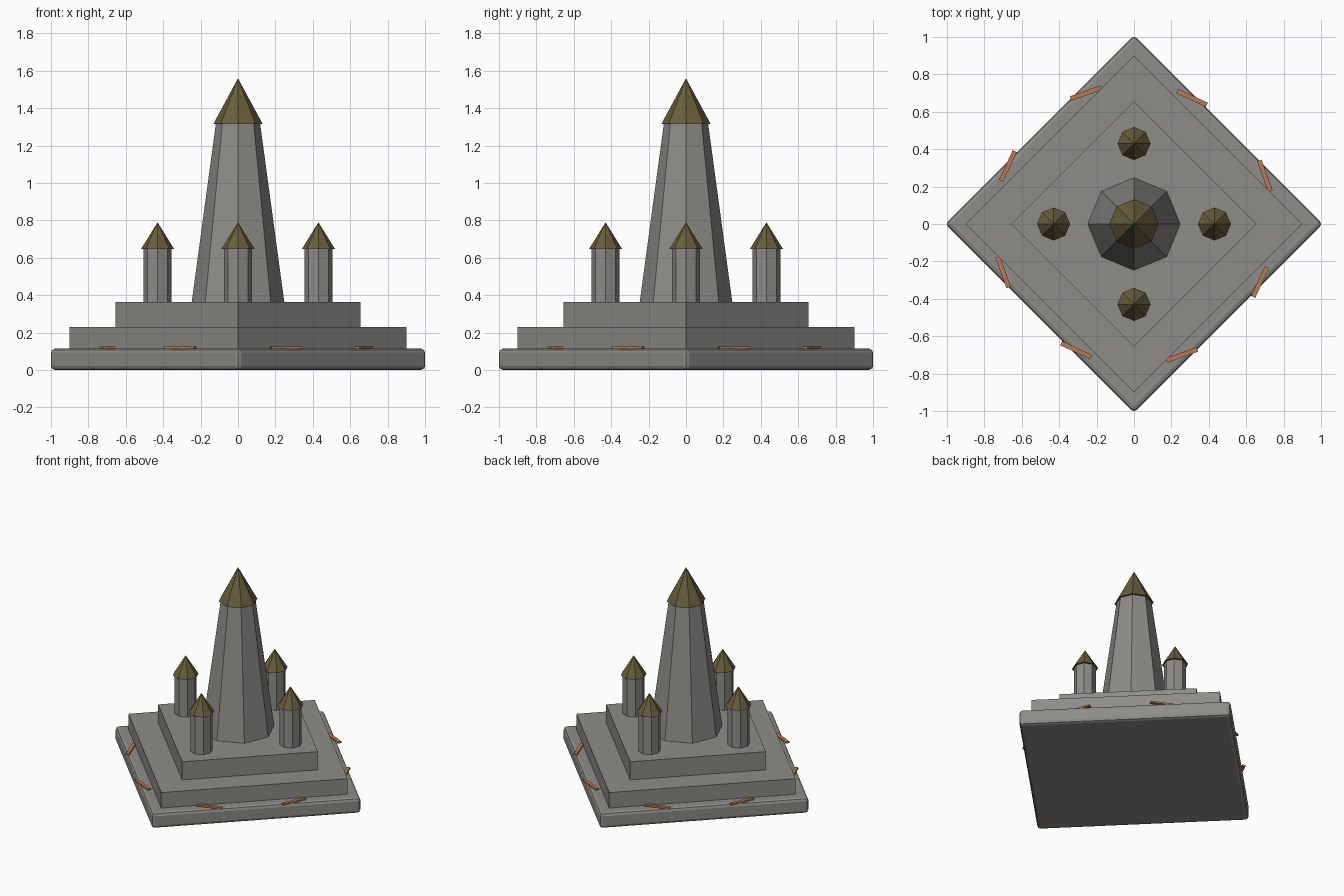
import bpy, math
from mathutils import Matrix, Vector

if "Cube" in bpy.data.objects:
    bpy.data.objects.remove(bpy.data.objects["Cube"])


def mat(name, rgb):
    m = bpy.data.materials.new(name)
    m.diffuse_color = (*rgb, 1)
    m.use_nodes = True
    m.node_tree.nodes["Principled BSDF"].inputs["Base Color"].default_value = m.diffuse_color
    return m


stone = mat("grey stone", (0.27, 0.262, 0.245))
roof = mat("olive bronze roof", (0.14, 0.112, 0.045))
copper = mat("copper", (0.48, 0.19, 0.085))


def prism(name, sides, r1, r2, z0, z1, material, x=0, y=0):
    """Regular prism, frustum or cone with corners on the axes."""
    bpy.ops.mesh.primitive_cone_add(vertices=sides, radius1=r1, radius2=r2,
                                    depth=z1 - z0, location=(x, y, (z0 + z1) / 2))
    ob = bpy.context.object
    ob.name = name
    ob.data.materials.append(material)
    return ob


# stepped diamond platform, the lowest slab with rounded edges
base = prism("base_slab", 4, 1.009, 1.009, 0, 0.115, stone)
bev = base.modifiers.new("rounded edges", 'BEVEL')
bev.width = 0.022
bev.segments = 2
prism("middle_step", 4, 0.90, 0.90, 0.11, 0.23, stone)
prism("upper_step", 4, 0.655, 0.655, 0.225, 0.365, stone)

# central tapering tower and its roof
prism("main_tower", 8, 0.248, 0.118, 0.36, 1.32, stone)
prism("main_roof", 8, 0.132, 0, 1.315, 1.56, roof)

# four corner turrets, and two copper strips on each side of the slab
for i in range(4):
    a = i * math.pi / 2
    x, y = 0.43 * math.cos(a), 0.43 * math.sin(a)
    prism(f"turret_{i + 1}", 8, 0.075, 0.075, 0.36, 0.65, stone, x, y)
    prism(f"turret_roof_{i + 1}", 8, 0.088, 0, 0.648, 0.79, roof, x, y)
    for j, (cx, cy, ang) in enumerate([(-0.257, 0.70, 20), (0.31, 0.674, -25)]):
        p = Matrix.Rotation(a, 3, 'Z') @ Vector((cx, cy, 0.119))
        bpy.ops.mesh.primitive_cube_add(size=1, location=p,
                                        rotation=(0, 0, a + math.radians(ang)))
        strip = bpy.context.object
        strip.name = f"copper_strip_{i + 1}_{j + 1}"
        strip.scale = (0.175, 0.025, 0.012)
        strip.data.materials.append(copper)
